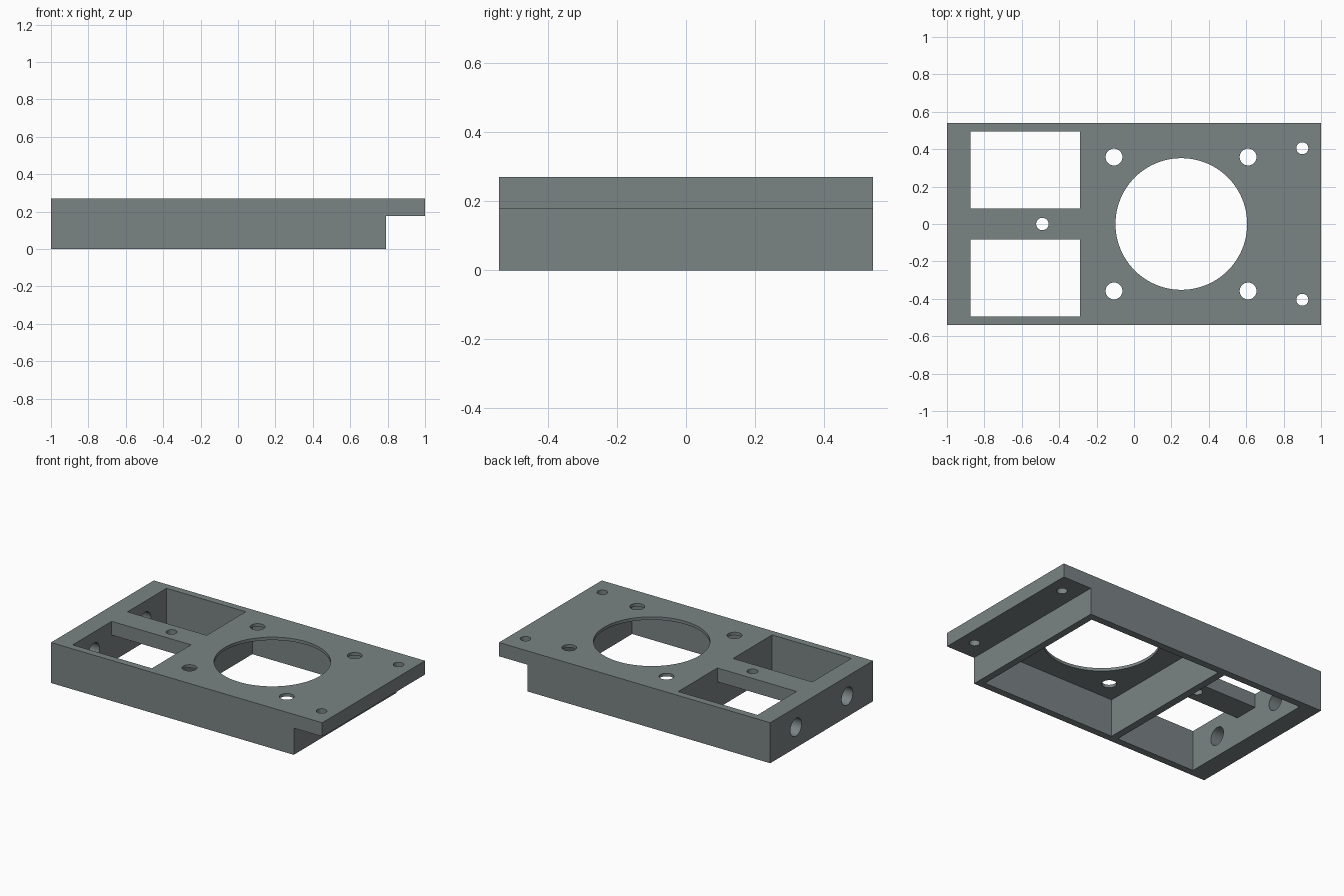
import bpy

if "Cube" in bpy.data.objects:
    bpy.data.objects.remove(bpy.data.objects["Cube"])

HALF_Y, TOP = 0.541, 0.27
STEP_X, STEP_Z = 0.79, 0.178      # overhanging flange
IN_Y = 0.494                      # inner face of the side walls

grey = bpy.data.materials.new("slate grey")
grey.diffuse_color = (0.195, 0.227, 0.23, 1)
grey.use_nodes = True
grey.node_tree.nodes["Principled BSDF"].inputs["Base Color"].default_value = grey.diffuse_color


def box(name, x0, x1, y0, y1, z0, z1):
    bpy.ops.mesh.primitive_cube_add(size=1, location=((x0 + x1) / 2, (y0 + y1) / 2, (z0 + z1) / 2))
    ob = bpy.context.object
    ob.name = name
    ob.scale = (x1 - x0, y1 - y0, z1 - z0)
    bpy.ops.object.transform_apply(location=True, rotation=True, scale=True)
    return ob


def cylinder(name, loc, r, depth, sides=48, rot=(0, 0, 0)):
    bpy.ops.mesh.primitive_cylinder_add(vertices=sides, radius=r, depth=depth, location=loc, rotation=rot)
    ob = bpy.context.object
    ob.name = name
    bpy.ops.object.transform_apply(location=True, rotation=True, scale=True)
    return ob


def cut(target, cutter):
    mod = target.modifiers.new("cut", 'BOOLEAN')
    mod.operation = 'DIFFERENCE'
    mod.solver = 'EXACT'
    mod.object = cutter
    bpy.context.view_layer.objects.active = target
    bpy.ops.object.modifier_apply(modifier=mod.name)
    bpy.data.objects.remove(cutter, do_unlink=True)


# Solid body
body = box("housing", -1, 1, -HALF_Y, HALF_Y, 0, TOP)
body.data.materials.append(grey)

# Step under the flange, round-opening cavity and lower switch bay
cut(body, box("step_cutter", STEP_X, 1.2, -1, 1, -0.2, STEP_Z))
cut(body, box("main_cavity_cutter", -0.24, 0.743, -IN_Y, IN_Y, -0.2, 0.25))
cut(body, box("bay_cutter", -0.873, -0.289, -IN_Y, IN_Y, -0.2, STEP_Z))

# Large round opening and the hole in the bar between the windows
cut(body, cylinder("opening_cutter", (0.253, 0, 0.27), 0.352, 0.5, 96))
cut(body, cylinder("bar_hole_cutter", (-0.49, 0, 0.25), 0.033, 0.4))

for s in (-1, 1):
    # Rectangular windows, leaving a central bar
    y0, y1 = sorted((s * 0.083, s * IN_Y))
    cut(body, box("window_cutter", -0.873, -0.289, y0, y1, 0.1, 0.4))
    # Screw holes around the opening and in the flange
    for x in (-0.107, 0.61):
        cut(body, cylinder("screw_cutter", (x, s * 0.358, 0.27), 0.045, 0.2))
    cut(body, cylinder("flange_hole_cutter", (0.9, s * 0.405, 0.25), 0.032, 0.4))
    # Cable holes through the left wall
    cut(body, cylinder("cable_cutter", (-0.95, s * 0.27, 0.137), 0.059, 0.3, rot=(0, 1.5707963, 0)))

# Smooth hole walls with sharp edges
bpy.ops.object.select_all(action='DESELECT')
body.select_set(True)
bpy.context.view_layer.objects.active = body
bpy.ops.object.shade_smooth_by_angle(angle=0.5)
